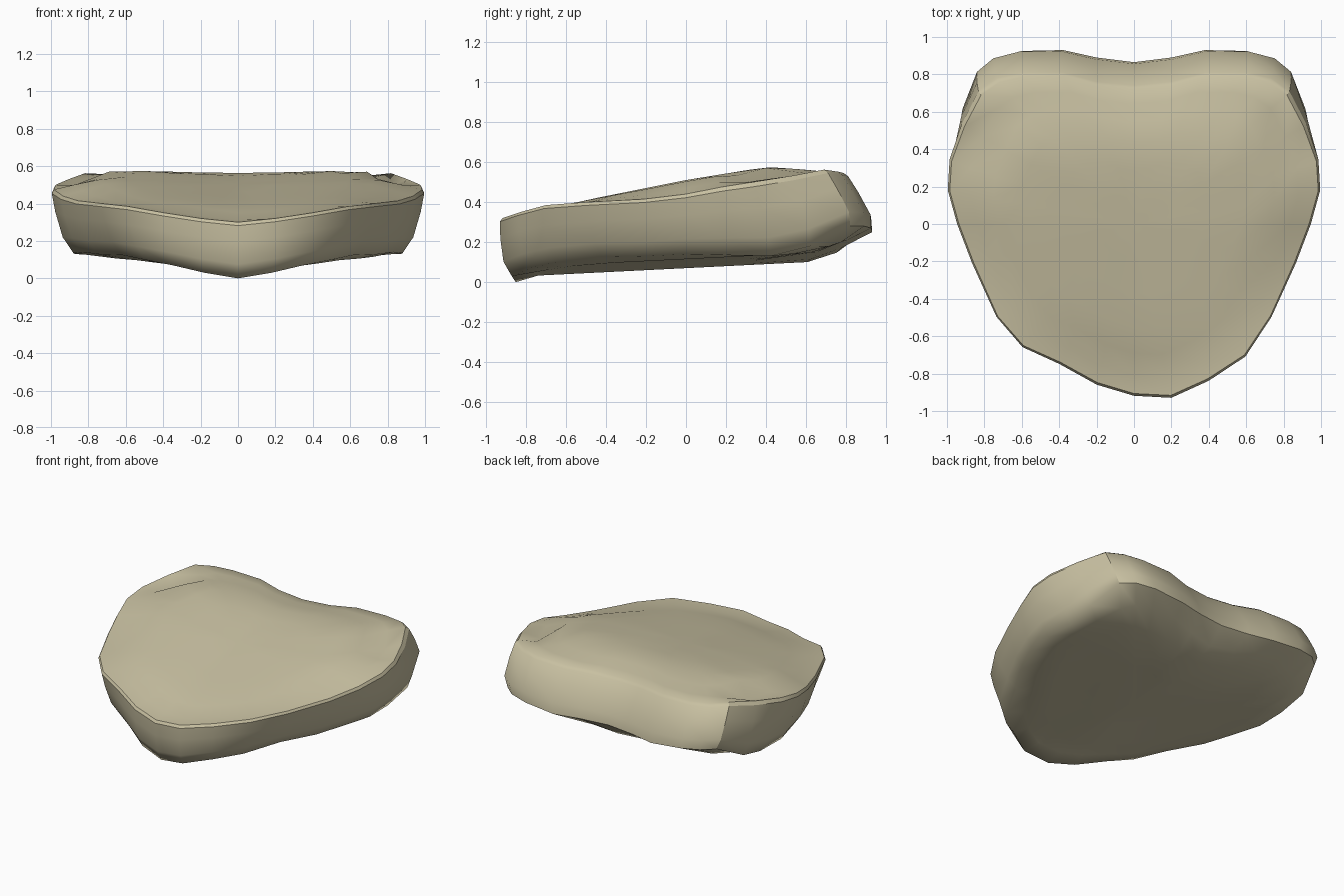
import bpy
import bmesh
from mathutils import Vector

cube = bpy.data.objects.get("Cube")
if cube:
    bpy.data.objects.remove(cube)

# Half outline from front centre to back centre: upper rim and lower edge
RIM = [(0, -.92, .3), (.2, -.86, .32), (.4, -.75, .35), (.6, -.66, .385),
       (.74, -.5, .4), (.87, -.21, .415), (.95, 0, .44), (1, .18, .475),
       (.99, .34, .5), (.92, .53, .53), (.83, .7, .562), (.73, .77, .552),
       (.6, .8, .545), (.38, .8, .54), (.2, .75, .53), (0, .73, .525)]
LOW = [(0, -.85, 0), (.18, -.8, .03), (.35, -.69, .07), (.5, -.6, .1),
       (.62, -.42, .125), (.75, -.2, .13), (.83, 0, .14), (.88, .2, .135),
       (.87, .42, .13), (.88, .62, .18), (.81, .82, .28), (.73, .89, .28),
       (.6, .925, .27), (.38, .93, .25), (.2, .89, .25), (0, .865, .25)]
CROWN = [(-.92, .31), (-.75, .355), (-.6, .39), (-.3, .45), (0, .51),
         (.4, .575), (.65, .56), (.8, .54)]
CORNER = 10


def full_loop(half):
    """Mirror a half outline into a closed loop; the left front is a little fuller."""
    fuller = {1: .07, 2: .09, 3: .05}
    left = [Vector((x, y - fuller.get(i, 0), z)) for i, (x, y, z) in enumerate(half)]
    right = [Vector((-x, y, z)) for x, y, z in half[-2:0:-1]]
    return left + right


def crown_height(y):
    y = min(max(y, CROWN[0][0]), CROWN[-1][0])
    for (a, za), (b, zb) in zip(CROWN, CROWN[1:]):
        if y <= b:
            return za + (zb - za) * (y - a) / (b - a)


def top_ring(scale, blend):
    """Shrink the rim and blend its height into the padded crown."""
    ring = []
    for p in rim:
        x, y = p.x * scale, p.y * scale
        z = crown_height(y) - .01 * max(0, 1 - abs(x) / .35)
        valley = .06 * max(0, 1 - abs(y - .45) / .25) * (abs(x) > .7) * (scale < .95)
        ring.append(Vector((x, y, p.z + (z - p.z) * blend - valley)))
    return ring


def wall_ring(t, bulge):
    ring = []
    for a, b in zip(rim, low):
        p = a.lerp(b, t)
        ring.append(Vector((p.x * bulge, p.y * bulge, p.z)))
    return ring


def bottom_ring(scale):
    """Shallow keel that lifts toward the sides and the back edge."""
    ring = []
    for p in low:
        x, y = p.x * scale, p.y * scale
        z = .07 + .05 * y + .09 * min(abs(x), .5) + .3 * max(0, y - .62)
        ring.append(Vector((x, y, z)))
    return ring


rim, low = full_loop(RIM), full_loop(LOW)
count = len(rim)

# Rings from the crown, over the rim, down the wall and under the base
rings = [top_ring(.2, 1), top_ring(.4, 1), top_ring(.6, 1), top_ring(.75, .9),
         top_ring(.88, .4), top_ring(.985, 0), wall_ring(.06, 1.003),
         wall_ring(.35, 1.02), wall_ring(.75, 1.03), low,
         bottom_ring(.87), bottom_ring(.7), bottom_ring(.35)]
RIM_RING, LOW_RING = 5, 9

bm = bmesh.new()
verts = [[bm.verts.new(p) for p in ring] for ring in rings]
for a, b in zip(verts, verts[1:]):
    for i in range(count):
        j = (i + 1) % count
        bm.faces.new((a[i], b[i], b[j], a[j]))

# Close the crown and the base with fans
for ring, z in ((verts[0], .5), (verts[-1], .07)):
    centre = bm.verts.new((0, 0, z))
    for i in range(count):
        bm.faces.new((ring[i], ring[(i + 1) % count], centre))
bmesh.ops.recalc_face_normals(bm, faces=bm.faces)
for face in bm.faces:
    face.smooth = True


def sharpen(v, w):
    bm.edges.get((v, w)).smooth = False


# Crisp rim around the front and sides, crisp lower edge around the back
for i in range(count):
    j = (i + 1) % count
    if CORNER <= i < count - CORNER:
        sharpen(verts[LOW_RING][i], verts[LOW_RING][j])
    else:
        sharpen(verts[RIM_RING][i], verts[RIM_RING][j])
        sharpen(verts[RIM_RING + 1][i], verts[RIM_RING + 1][j])
# Crisp corner seam down each side
for i in (CORNER, count - CORNER):
    for level in range(RIM_RING, LOW_RING):
        sharpen(verts[level][i], verts[level + 1][i])

mesh = bpy.data.meshes.new("padded_slab")
bm.to_mesh(mesh)
bm.free()
slab = bpy.data.objects.new("padded_slab", mesh)
bpy.context.collection.objects.link(slab)

# Single warm beige colour
beige = bpy.data.materials.new("warm_beige")
beige.use_nodes = True
colour = (.58, .53, .36, 1)
beige.diffuse_color = colour
beige.node_tree.nodes["Principled BSDF"].inputs["Base Color"].default_value = colour
mesh.materials.append(beige)
